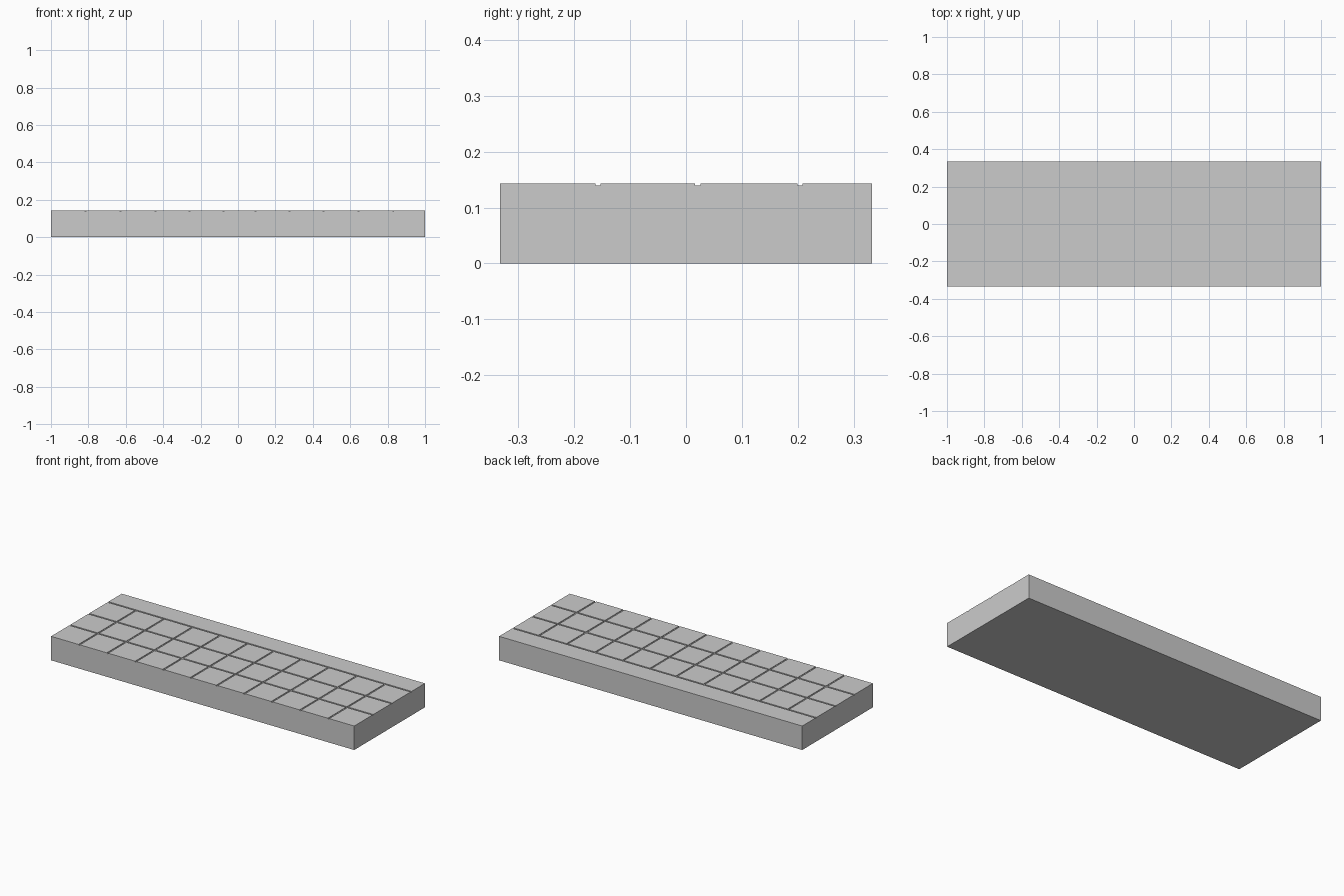
import bpy, bmesh

if "Cube" in bpy.data.objects:
    bpy.data.objects.remove(bpy.data.objects["Cube"])

HX, HY = 1.0, 0.333      # half length and half depth
BED, TOP = 0.139, 0.143  # groove floor and paving surface
GAP = 0.009              # joint width


def new_object(name, bm):
    bmesh.ops.recalc_face_normals(bm, faces=bm.faces)
    mesh = bpy.data.meshes.new(name)
    bm.to_mesh(mesh)
    bm.free()
    obj = bpy.data.objects.new(name, mesh)
    bpy.context.collection.objects.link(obj)
    return obj


def extrude_profile(name, profile):
    # side profile in (y, z), swept along x
    bm = bmesh.new()
    face = bm.faces.new([bm.verts.new((-HX, y, z)) for y, z in profile])
    geom = bmesh.ops.extrude_face_region(bm, geom=[face])["geom"]
    verts = [g for g in geom if isinstance(g, bmesh.types.BMVert)]
    bmesh.ops.translate(bm, vec=(2 * HX, 0, 0), verts=verts)
    return new_object(name, bm)


def spans(start, end, joints):
    # tile extents between joint centre lines
    lows = [start] + [j + GAP / 2 for j in joints]
    highs = [j - GAP / 2 for j in joints] + [end]
    return list(zip(lows, highs))


# slab with the raised kerb strip along its back edge
extrude_profile("slab_with_kerb", [(-HY, 0), (HY, 0), (HY, TOP),
                                   (0.208, TOP), (0.208, BED), (-HY, BED)])

# paving tiles in three rows
x_joints = [-0.815, -0.628, -0.441, -0.259, -0.078,
            0.094, 0.275, 0.457, 0.644, 0.83]
rows = spans(-HY, 0.199, [-0.157, 0.021])
for r, (y0, y1) in enumerate(rows, 1):
    bm = bmesh.new()
    for x0, x1 in spans(-HX, HX, x_joints):
        cube = bmesh.ops.create_cube(bm, size=1)["verts"]
        bmesh.ops.scale(bm, vec=(x1 - x0, y1 - y0, TOP - BED), verts=cube)
        bmesh.ops.translate(bm, verts=cube, vec=(
            (x0 + x1) / 2, (y0 + y1) / 2, (BED + TOP) / 2))
    new_object(f"paving_tiles_row_{r}", bm)
